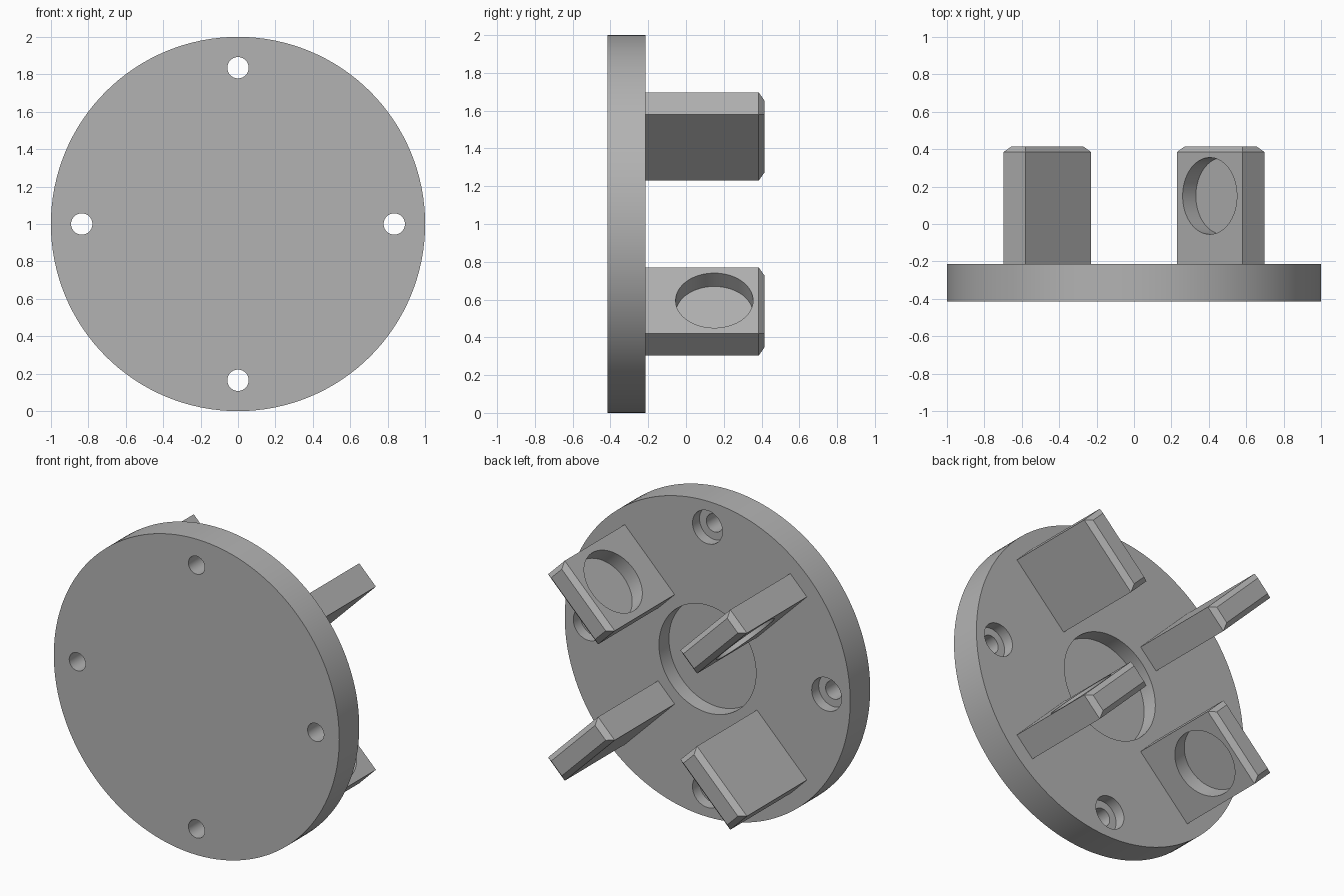
import bpy, bmesh
from math import radians, cos, sin
from mathutils import Matrix, Vector

if "Cube" in bpy.data.objects:
    bpy.data.objects.remove(bpy.data.objects["Cube"])

BACK, FRONT, TIP = -0.215, -0.415, 0.415
AXIS = Vector((0, 0, 1))

grey = bpy.data.materials.new("plain grey")
colour = (0.45, 0.45, 0.45, 1)
grey.diffuse_color = colour
grey.use_nodes = True
grey.node_tree.nodes["Principled BSDF"].inputs["Base Color"].default_value = colour


def add_object(name, bm):
    mesh = bpy.data.meshes.new(name)
    bm.to_mesh(mesh)
    bm.free()
    mesh.materials.append(grey)
    obj = bpy.data.objects.new(name, mesh)
    bpy.context.collection.objects.link(obj)
    return obj


def cylinder(name, radius, start, end, centre=(0, 0), axis="Y", sides=96):
    """Cylinder from start to end along Y or Z; centre gives the other two axes."""
    bm = bmesh.new()
    bmesh.ops.create_cone(bm, cap_ends=True, segments=sides, radius1=radius,
                          radius2=radius, depth=end - start)
    mid = (start + end) / 2
    if axis == "Y":
        bm.transform(Matrix.Rotation(radians(-90), 4, "X"))
        place = (centre[0], mid, centre[1])
    else:
        place = (centre[0], centre[1], mid)
    bm.transform(Matrix.Translation(place))
    return add_object(name, bm)


def cut(obj, cutters):
    """Subtract every cutter, then discard it."""
    bpy.context.view_layer.objects.active = obj
    for cutter in cutters:
        cutter.hide_render = True
        mod = obj.modifiers.new("cut", "BOOLEAN")
        mod.operation = "DIFFERENCE"
        mod.solver = "EXACT"
        mod.object = cutter
        bpy.ops.object.modifier_apply(modifier=mod.name)
        bpy.data.objects.remove(cutter)


def smooth(obj):
    bpy.ops.object.select_all(action="DESELECT")
    obj.select_set(True)
    bpy.context.view_layer.objects.active = obj
    bpy.ops.object.shade_smooth_by_angle(angle=radians(30))


# Round flange with a blind centre recess and four counterbored screw holes
flange = cylinder("flange_disc", 1, FRONT, BACK, sides=128)
cutters = [cylinder("centre_recess", 0.34, BACK - 0.1, BACK + 0.1)]
for i in range(4):
    a = radians(90 * i)
    spot = (0.835 * cos(a), 0.835 * sin(a))
    cutters.append(cylinder("screw_hole", 0.057, FRONT - 0.1, BACK + 0.1, spot, sides=48))
    cutters.append(cylinder("counterbore", 0.105, BACK - 0.07, BACK + 0.1, spot, sides=48))
cut(flange, cutters)
flange.location = AXIS
smooth(flange)

# Radial lug: chamfered free end, round blind pocket on one broad side
WIDTH, THICK, RADIUS = 0.495, 0.165, 0.655
bm = bmesh.new()
bmesh.ops.create_cube(bm, size=1)
bm.transform(Matrix.Translation((RADIUS, (BACK + TIP) / 2, 0))
             @ Matrix.Diagonal((WIDTH, TIP - BACK, THICK, 1)))
end_edges = [e for e in bm.edges if all(v.co.y > TIP - 0.01 for v in e.verts)]
bmesh.ops.bevel(bm, geom=end_edges, offset=0.03, segments=1, affect="EDGES")
lug = add_object("lug_1", bm)
cut(lug, [cylinder("lug_pocket", 0.205, THICK / 2 - 0.1, THICK, (RADIUS, 0.15), "Z")])
smooth(lug)

# Four lugs on the diagonals
for i in range(4):
    part = lug
    if i:
        part = bpy.data.objects.new(f"lug_{i + 1}", lug.data)
        bpy.context.collection.objects.link(part)
    part.location = AXIS
    part.rotation_euler = (0, -radians(45 + 90 * i), 0)
